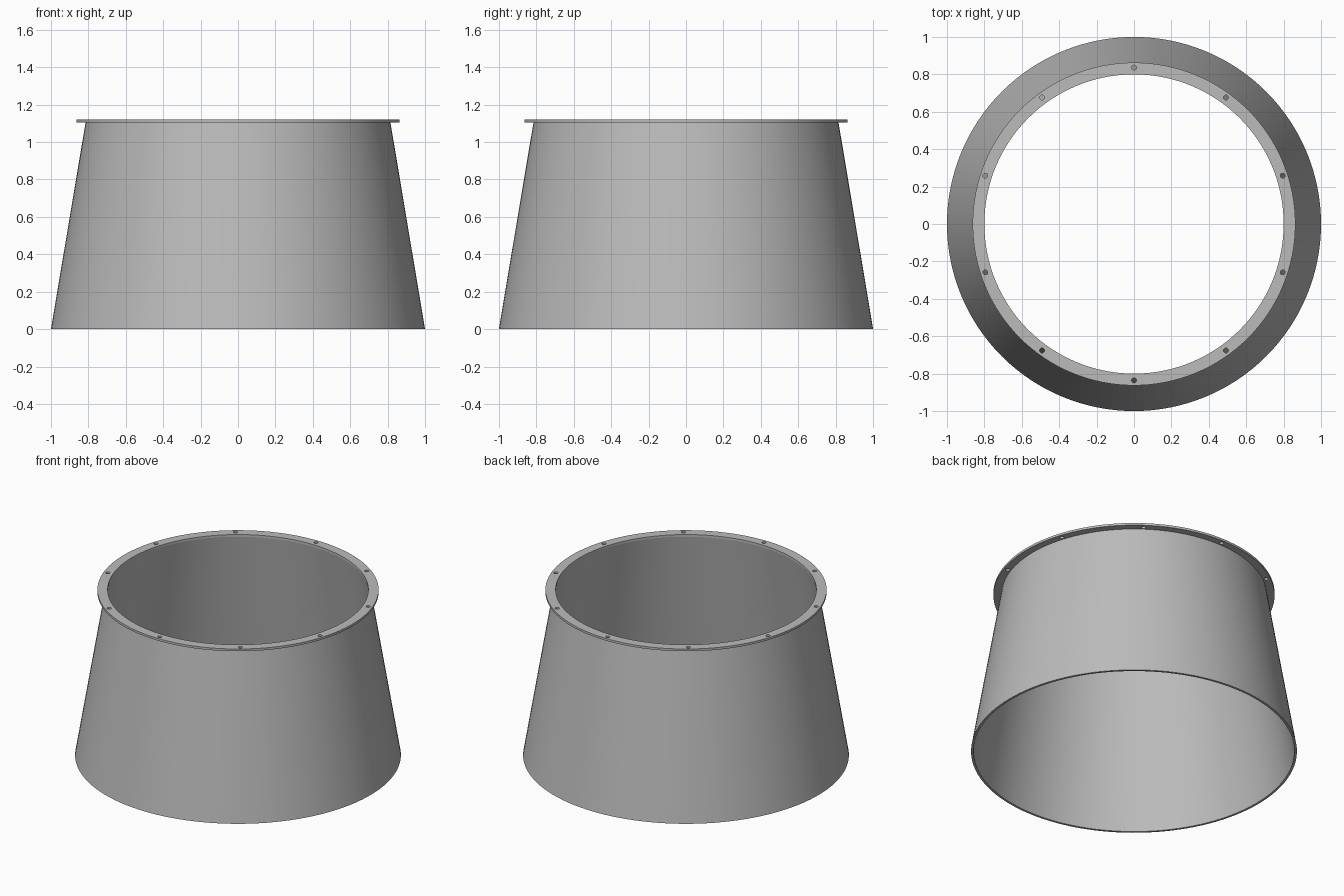
import bpy, bmesh, math
from mathutils import Matrix, Vector

SEGMENTS = 128
BOLT_COUNT = 10

if "Cube" in bpy.data.objects:
    bpy.data.objects.remove(bpy.data.objects["Cube"])

steel = bpy.data.materials.new("grey_steel")
steel.use_nodes = True
grey = (0.5, 0.5, 0.5, 1)
steel.diffuse_color = grey
steel.node_tree.nodes["Principled BSDF"].inputs["Base Color"].default_value = grey


def add_object(name, bm):
    bmesh.ops.recalc_face_normals(bm, faces=bm.faces)
    mesh = bpy.data.meshes.new(name)
    bm.to_mesh(mesh)
    bm.free()
    mesh.materials.append(steel)
    obj = bpy.data.objects.new(name, mesh)
    bpy.context.collection.objects.link(obj)
    return obj


def lathe(name, profile):
    """Spin a closed (radius, height) profile around the z axis."""
    bm = bmesh.new()
    verts = [bm.verts.new((r, 0, z)) for r, z in profile]
    edges = [bm.edges.new((v, verts[i - 1])) for i, v in enumerate(verts)]
    bmesh.ops.spin(bm, geom=verts + edges, cent=(0, 0, 0), axis=(0, 0, 1),
                   angle=math.tau, steps=SEGMENTS, use_merge=True)
    bmesh.ops.remove_doubles(bm, verts=bm.verts, dist=1e-5)
    return add_object(name, bm)


def smooth(obj):
    bpy.ops.object.select_all(action='DESELECT')
    obj.select_set(True)
    bpy.context.view_layer.objects.active = obj
    bpy.ops.object.shade_smooth_by_angle(angle=math.radians(30))


# Tapered open wall and the flat ring on its upper rim
wall = lathe("tapered_wall", [(1, 0), (0.815, 1.105), (0.8, 1.105), (0.985, 0)])
flange = lathe("top_flange", [(0.863, 1.105), (0.863, 1.12), (0.8, 1.12), (0.8, 1.105)])

# Bolt holes through the flange
bm = bmesh.new()
for i in range(BOLT_COUNT):
    turn = Matrix.Rotation(math.tau * i / BOLT_COUNT, 4, 'Z')
    place = turn @ Matrix.Translation(Vector((0, 0.836, 1.11)))
    bmesh.ops.create_cone(bm, cap_ends=True, segments=20, radius1=0.013,
                          radius2=0.013, depth=0.06, matrix=place)
cutter = add_object("bolt_hole_cutter", bm)
cutter.hide_render = True

holes = flange.modifiers.new("bolt_holes", 'BOOLEAN')
holes.operation = 'DIFFERENCE'
holes.solver = 'EXACT'
holes.object = cutter
bpy.context.view_layer.objects.active = flange
bpy.ops.object.modifier_apply(modifier=holes.name)
bpy.data.objects.remove(cutter)

for part in (wall, flange):
    smooth(part)
